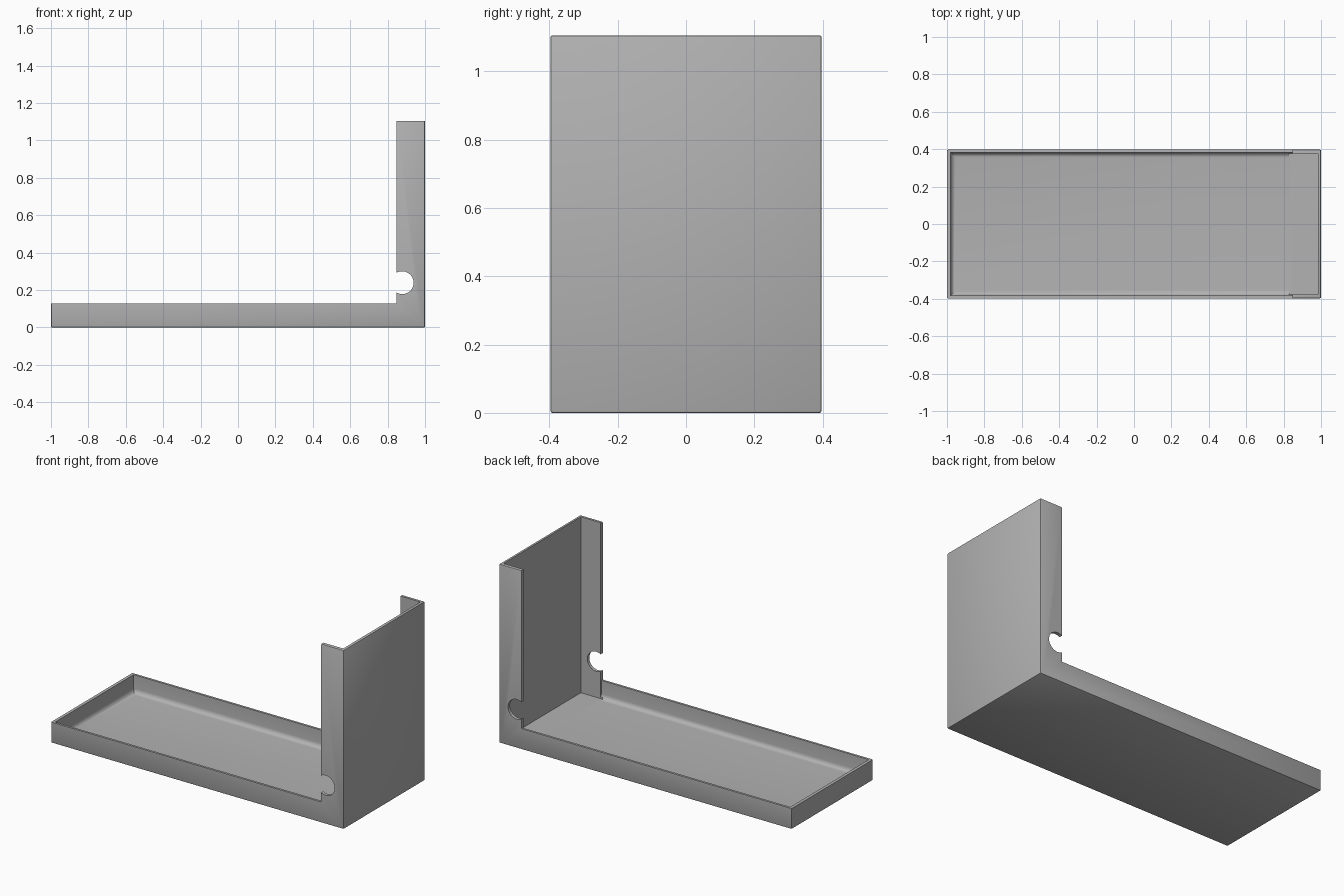
import bpy, bmesh, math
from mathutils import Matrix, Vector

default = bpy.data.objects.get("Cube")
if default:
    bpy.data.objects.remove(default, do_unlink=True)

HALF_Y, TOP, RIM, STEP_X = 0.397, 1.105, 0.128, 0.847
FLOOR = 0.018


def make_object(name, bm):
    bmesh.ops.recalc_face_normals(bm, faces=bm.faces[:])
    mesh = bpy.data.meshes.new(name)
    bm.to_mesh(mesh)
    bm.free()
    obj = bpy.data.objects.new(name, mesh)
    bpy.context.collection.objects.link(obj)
    return obj


def box(name, low, high, radius=0, rounded=None):
    """Box between two corners; edges picked by the rule are rounded."""
    low, high = Vector(low), Vector(high)
    bm = bmesh.new()
    bmesh.ops.create_cube(bm, size=1)
    for v in bm.verts:
        v.co = (low + high) / 2 + v.co * (high - low)
    if rounded:
        edges = [e for e in bm.edges if rounded((e.verts[0].co + e.verts[1].co) / 2)]
        bmesh.ops.bevel(bm, geom=edges, offset=radius, segments=5,
                        profile=0.5, affect='EDGES')
    return make_object(name, bm)


# Solid L-shaped body with softened outer edges
bm = bmesh.new()
profile = [(-1, 0), (1, 0), (1, TOP), (STEP_X, TOP), (STEP_X, RIM), (-1, RIM)]
face = bm.faces.new([bm.verts.new((x, -HALF_Y, z)) for x, z in profile])
side = bmesh.ops.extrude_face_region(bm, geom=[face])["geom"]
for v in side:
    if isinstance(v, bmesh.types.BMVert):
        v.co.y = HALF_Y
fold = Vector((STEP_X, 0, RIM))
edges = [e for e in bm.edges
         if not all((v.co.x, v.co.z) == (STEP_X, RIM) for v in e.verts)
         and not all(abs(v.co.x - STEP_X) < 1e-4 for v in e.verts)
         and not all(abs(v.co.z - RIM) < 1e-4 for v in e.verts)]
bmesh.ops.bevel(bm, geom=edges, offset=0.006, segments=2, profile=0.5, affect='EDGES')
body = make_object("tray_with_upright", bm)

# Tray hollow, filleted where the floor meets the front, back and end walls
tray_hollow = box("tray_hollow", (-0.981, -0.383, FLOOR), (STEP_X, 0.383, 1.3), 0.028,
                  lambda m: m.z < 0.1 and m.x < 0.5)
# Slightly narrower hollow in the upright, leaving thicker side flanges
upright_hollow = box("upright_hollow", (0.83, -0.377, FLOOR), (0.983, 0.377, 1.3))

# Round notch through both side flanges
bm = bmesh.new()
bmesh.ops.create_cone(bm, cap_ends=True, segments=48, radius1=0.061, radius2=0.061, depth=1,
                      matrix=Matrix.Translation((0.878, 0, 0.239))
                      @ Matrix.Rotation(math.pi / 2, 4, 'X'))
notch = make_object("notch_cutter", bm)

# Cut the hollows and the notch, then remove the cutters
cutters = [tray_hollow, upright_hollow, notch]
bpy.context.view_layer.objects.active = body
body.select_set(True)
for cutter in cutters:
    cutter.hide_render = True
    mod = body.modifiers.new(cutter.name, 'BOOLEAN')
    mod.operation, mod.solver, mod.object = 'DIFFERENCE', 'EXACT', cutter
    bpy.ops.object.modifier_apply(modifier=mod.name)
for cutter in cutters:
    bpy.data.objects.remove(cutter, do_unlink=True)

# One plain grey finish
grey = bpy.data.materials.new("plain_grey")
grey.use_nodes = True
colour = (0.45, 0.45, 0.45, 1)
grey.diffuse_color = colour
grey.node_tree.nodes["Principled BSDF"].inputs["Base Color"].default_value = colour
body.data.materials.clear()
body.data.materials.append(grey)
for poly in body.data.polygons:
    poly.material_index = 0
bpy.ops.object.shade_smooth_by_angle(angle=math.radians(35))
